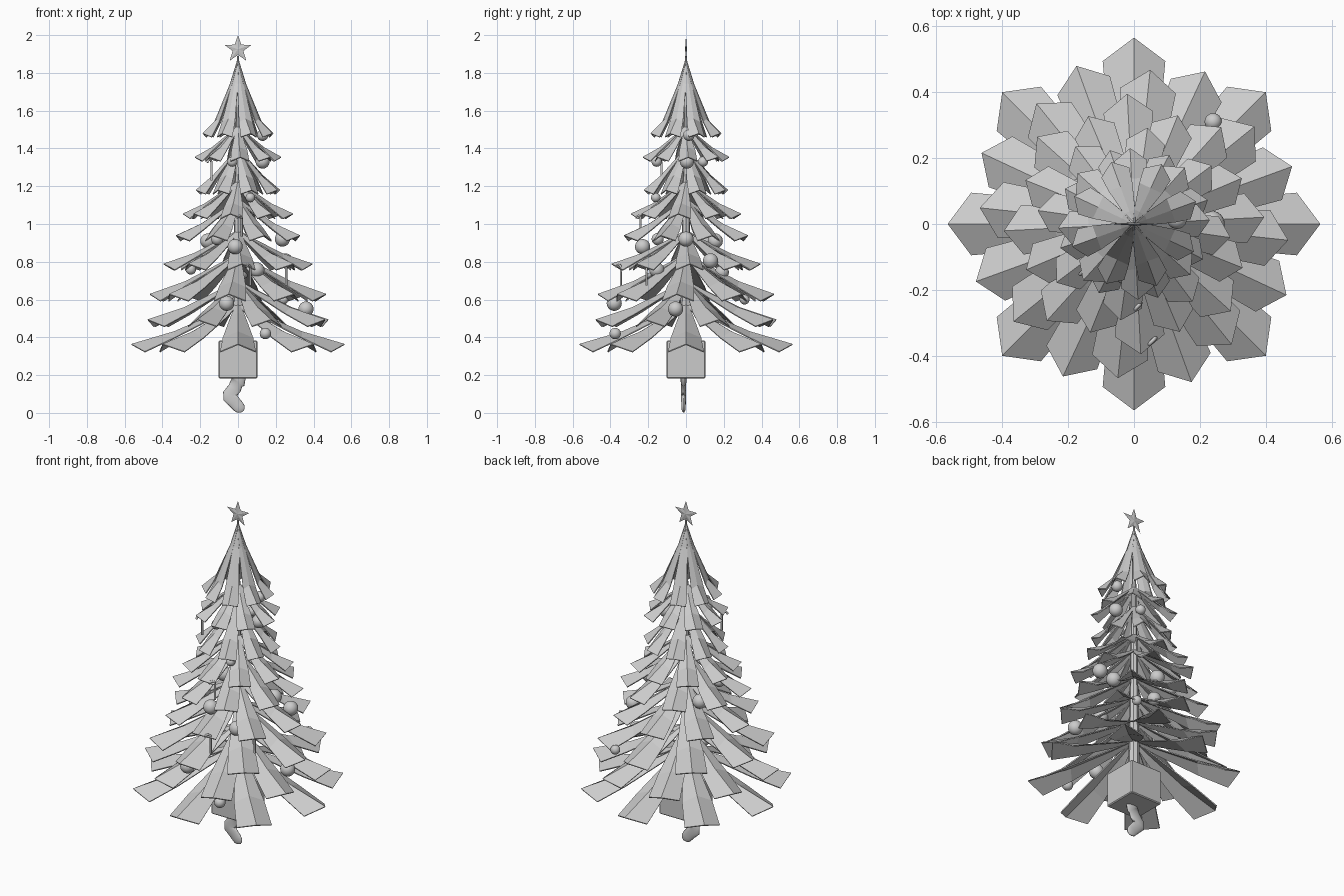
import bpy, bmesh, math
from mathutils import Vector

if "Cube" in bpy.data.objects:
    bpy.data.objects.remove(bpy.data.objects["Cube"])


def mesh_object(name, bm, smooth=False, fix_normals=True):
    if fix_normals:
        bmesh.ops.recalc_face_normals(bm, faces=bm.faces)
    for f in bm.faces:
        f.smooth = smooth
    me = bpy.data.meshes.new(name)
    bm.to_mesh(me)
    bm.free()
    ob = bpy.data.objects.new(name, me)
    bpy.context.collection.objects.link(ob)
    return ob


def tube(name, points, radii, res=3):
    cu = bpy.data.curves.new(name, 'CURVE')
    cu.dimensions = '3D'
    cu.bevel_depth = 1
    cu.bevel_resolution = res
    cu.use_fill_caps = True
    sp = cu.splines.new('POLY')
    sp.points.add(len(points) - 1)
    for p, co, r in zip(sp.points, points, radii):
        p.co = (*co, 1)
        p.radius = r
    sp.use_smooth = True
    ob = bpy.data.objects.new(name, cu)
    bpy.context.collection.objects.link(ob)
    return ob


# Branch tiers: folded, drooping, pointed strips, eight around the trunk
def tier(name, r, z, h, power, w, offset):
    bm = bmesh.new()
    for k in range(8):
        a = math.radians(offset + 45 * k)
        d, s = Vector((math.cos(a), math.sin(a), 0)), Vector((-math.sin(a), math.cos(a), 0))
        rows = []
        for t, wt in ((0.02, 0.12), (0.2, 0.4), (0.6, 0.85), (1, 1)):
            zz = z + h * (1 - t) ** power
            half = w * wt
            back = 0.75 * w if t == 1 else 0
            row = []
            for side in (-1, 0, 1):
                p = d * (r * t - abs(side) * back) + s * side * half
                p.z = zz - abs(side) * half * 0.42
                row.append(bm.verts.new(p))
            rows.append(row)
        for lo, hi in zip(rows, rows[1:]):
            for i in (0, 1):
                bm.faces.new((lo[i], hi[i], hi[i + 1], lo[i + 1]))
    bm.normal_update()
    for f in bm.faces:
        if f.normal.z < 0:
            f.normal_flip()
    ob = mesh_object(name, bm, fix_normals=False)
    mod = ob.modifiers.new("thickness", 'SOLIDIFY')
    mod.thickness = 0.006
    mod.offset = -1


tiers = [  # tip radius, tip height, rise to trunk, curve power, half width, angle
    (0.565, 0.365, 0.22, 1.3, 0.095, 0),
    (0.51, 0.495, 0.21, 1.3, 0.085, 20),
    (0.47, 0.63, 0.22, 1.3, 0.085, -6),
    (0.395, 0.79, 0.18, 1.3, 0.075, 3),
    (0.355, 0.94, 0.20, 1.3, 0.065, 23),
    (0.295, 1.055, 0.18, 1.3, 0.06, -8),
    (0.235, 1.18, 0.23, 1.2, 0.05, 18),
    (0.23, 1.355, 0.17, 1.3, 0.05, 3),
    (0.20, 1.48, 0.40, 1.8, 0.045, 20),
]
for i, args in enumerate(tiers):
    tier(f"branch_tier_{i + 1}", *args)

# Trunk and pot
bm = bmesh.new()
bmesh.ops.create_cone(bm, cap_ends=True, segments=8, radius1=0.032, radius2=0.006, depth=1.53)
trunk = mesh_object("trunk", bm)
trunk.location.z = 1.125
bm = bmesh.new()
bmesh.ops.create_cube(bm, size=1)
bmesh.ops.scale(bm, vec=(0.205, 0.205, 0.2), verts=bm.verts)
pot = mesh_object("pot", bm)
pot.location.z = 0.283
mod = pot.modifiers.new("soft_edges", 'BEVEL')
mod.width = 0.005

# Star on top
bm = bmesh.new()
rim = []
for i in range(10):
    r = 0.03 if i % 2 else 0.075
    a = math.pi / 2 + i * math.pi / 5
    rim.append(bm.verts.new((r * math.cos(a), 0, 1.925 + r * math.sin(a))))
for y in (-0.005, 0.005):
    c = bm.verts.new((0, y, 1.925))
    for i in range(10):
        bm.faces.new((c, rim[i], rim[(i + 1) % 10]))
mesh_object("star", bm)

# Baubles: x, y, z, radius
baubles = [
    (0.13, 0.015, 1.47, 0.03), (0.13, 0.005, 1.33, 0.037), (-0.03, -0.155, 1.33, 0.027),
    (0.03, 0.09, 1.33, 0.027), (0.065, -0.16, 1.14, 0.025), (0.235, 0, 0.92, 0.04),
    (-0.015, -0.23, 0.88, 0.04), (-0.11, -0.15, 0.92, 0.032), (-0.03, 0.155, 0.91, 0.04),
    (-0.16, 0.1, 0.91, 0.04), (0.25, 0.13, 0.805, 0.04), (0.10, -0.155, 0.757, 0.04),
    (0.02, 0.19, 0.745, 0.037), (-0.25, -0.05, 0.76, 0.028), (-0.06, -0.38, 0.58, 0.04),
    (0.36, -0.055, 0.55, 0.04), (0.24, 0.31, 0.6, 0.026), (0.145, -0.375, 0.42, 0.03),
]
for i, (x, y, z, r) in enumerate(baubles):
    bm = bmesh.new()
    bmesh.ops.create_uvsphere(bm, u_segments=24, v_segments=14, radius=r)
    mesh_object(f"bauble_{i + 1}", bm, True).location = (x, y, z)

# Candy canes: straight stem with a small hook
for i, (x, y, z) in enumerate([(-0.14, -0.13, 1.34), (0.02, -0.24, 1.045),
                               (0.065, -0.345, 0.785), (0.255, -0.21, 0.785)]):
    pts = [(x, y, z - 0.11), (x, y, z - 0.015)]
    for k in range(1, 7):
        a = math.pi * k / 6
        q = 0.016 * (1 - math.cos(a)) * 0.7
        pts.append((x - q, y - q, z - 0.015 + 0.014 * math.sin(a)))
    tube(f"candy_cane_{i + 1}", pts, [0.006] * len(pts))

# Flattened stocking hanging below the pot: cuff, leg, heel, toe
path = [(0.0, 0.192), (-0.002, 0.165), (-0.004, 0.164), (-0.018, 0.13), (-0.043, 0.1),
        (-0.042, 0.082), (-0.02, 0.058), (0.0, 0.036), (0.011, 0.022), (0.019, 0.011), (0.022, 0.005)]
radii = [0.042, 0.042, 0.036, 0.036, 0.037, 0.039, 0.033, 0.032, 0.029, 0.019, 0.005]
stocking = tube("stocking", [(x, 0, z) for x, z in path], radii, 6)
stocking.scale.y = 0.36
stocking.location.y = -0.013
